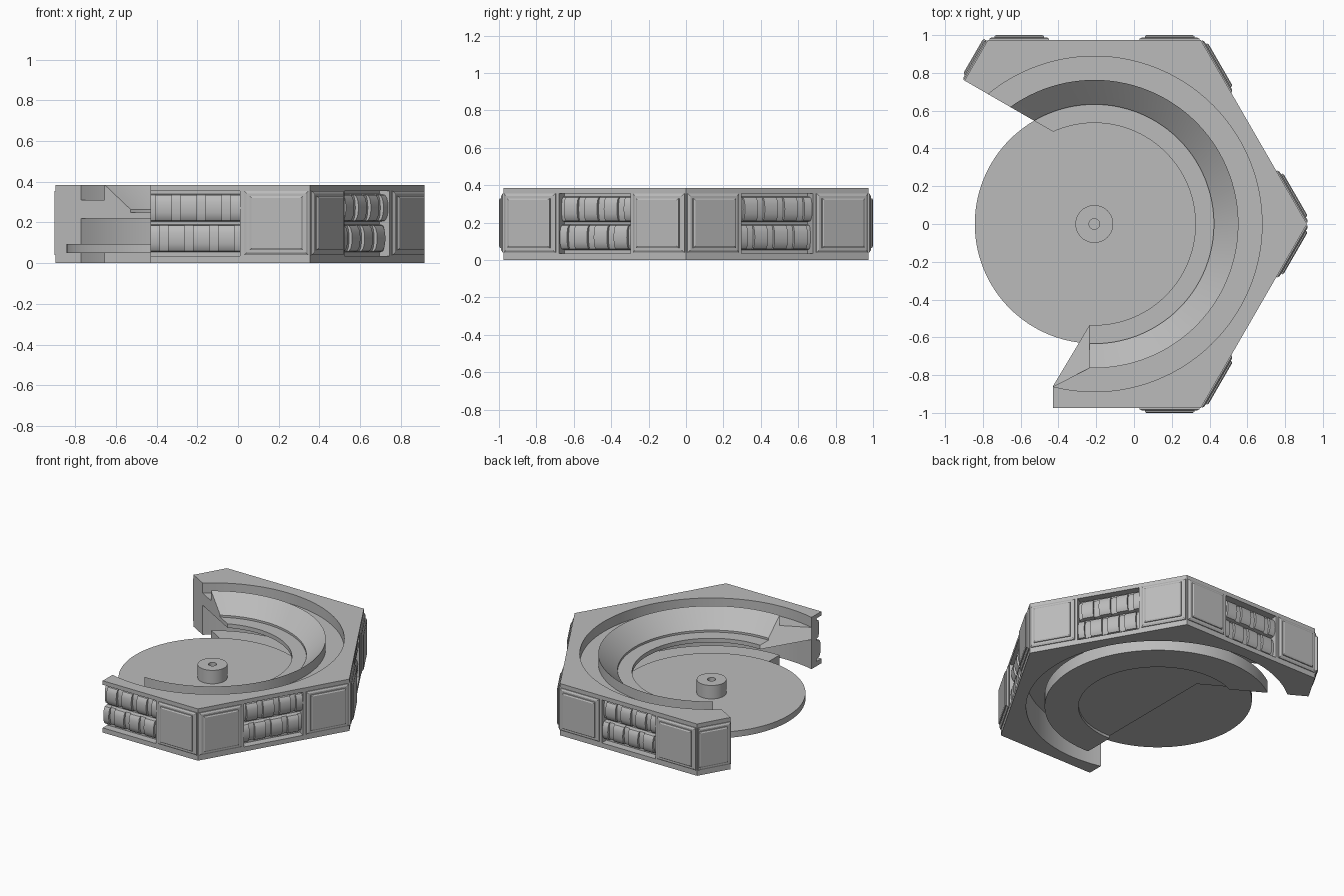
import bpy, bmesh
from math import sin, cos, asin, radians, degrees, pi

if "Cube" in bpy.data.objects:
    bpy.data.objects.remove(bpy.data.objects["Cube"], do_unlink=True)

CX = -0.21            # hub position on x
APO, HALF = 0.975, 0.563   # hexagon apothem and half side
GR = 0.22             # half width of a grille
CUT = 0.314           # offset of the rear cut plane
R_OUT, R_RIM, R_DISC, R_LEDGE = 0.888, 0.763, 0.633, 0.535
TOP = 0.385

grey = bpy.data.materials.new("stone grey")
grey.use_nodes = True
grey.diffuse_color = (0.5, 0.5, 0.5, 1)
grey.node_tree.nodes["Principled BSDF"].inputs["Base Color"].default_value = (0.5, 0.5, 0.5, 1)


def finish(bm, name):
    """Turn a bmesh into a named, shaded object."""
    bmesh.ops.recalc_face_normals(bm, faces=bm.faces)
    mesh = bpy.data.meshes.new(name)
    bm.to_mesh(mesh)
    bm.free()
    mesh.materials.append(grey)
    ob = bpy.data.objects.new(name, mesh)
    bpy.context.collection.objects.link(ob)
    bpy.ops.object.select_all(action="DESELECT")
    ob.select_set(True)
    bpy.context.view_layer.objects.active = ob
    bpy.ops.object.shade_smooth_by_angle(angle=radians(28))
    return ob


def side(theta, n, s):
    """Point on a hexagon side: n outward, s along it."""
    a = radians(theta)
    return (CX + n * cos(a) - s * sin(a), n * sin(a) + s * cos(a))


def polar(r, deg):
    return (CX + r * cos(radians(deg)), r * sin(radians(deg)))


def span(r):
    """Start and end angle of the ring at a radius, set by the cut planes."""
    t = max(0, min(1, (r - R_RIM) / (R_OUT - R_RIM)))
    offset = 0.025 + t * (GR - 0.025)
    return -90 - degrees(asin(offset / r)), 150 - degrees(asin(CUT / r))


def arc(r, steps=72):
    a, b = span(r)
    return [polar(r, a + (b - a) * i / steps) for i in range(steps + 1)]


def loft(bm, rings, closed=False):
    """Skin equal point rings; cap the ends or close into a loop."""
    vs = [[bm.verts.new(p) for p in ring] for ring in rings]
    pairs = list(zip(vs, vs[1:])) + ([(vs[-1], vs[0])] if closed else [])
    for a, b in pairs:
        for i in range(len(a)):
            j = (i + 1) % len(a)
            bm.faces.new((a[i], a[j], b[j], b[i]))
    if not closed:
        bm.faces.new(vs[0])
        bm.faces.new(vs[-1])


def prism(name, outline, z0, z1):
    bm = bmesh.new()
    loft(bm, [[(x, y, z) for x, y in outline] for z in (z0, z1)])
    return finish(bm, name)


def sweep(name, profile):
    """Revolve a closed (r, z) profile between the cut planes."""
    bm = bmesh.new()
    arcs = [[(x, y, z) for x, y in arc(r)] for r, z in profile]
    loft(bm, list(zip(*arcs)))
    return finish(bm, name)


def spin(name, profile, steps=72, closed=False):
    """Full revolve of an (r, z) profile about the hub."""
    bm = bmesh.new()
    rings = [[polar(r, 360 * i / steps) + (z,) for i in range(steps)] for r, z in profile]
    loft(bm, rings, closed)
    return finish(bm, name)


# Hexagonal wall: notched core between two plain rims
SIDES = (-90, -30, 30, 90)
inner = arc(R_OUT)[::-1]
end = [side(150, APO, -CUT)]
plain = [side(-90, APO, -GR)] + [side(t, APO, HALF) for t in SIDES] + end + inner
notched = []
for t in SIDES:
    notch = [(APO, -GR), (0.92, -GR), (0.92, GR), (APO, GR), (APO, HALF)]
    notched += [side(t, n, s) for n, s in (notch[1:] if t == -90 else notch)]
notched += end + inner
prism("wall_bottom_rim", plain, 0, 0.035)
prism("wall_core", notched, 0.035, 0.355)
prism("wall_top_rim", plain, 0.355, TOP)

# Sloped bowl with outer channel and inner ledge
sweep("bowl", [(R_LEDGE, 0.22), (R_OUT, 0.22), (R_OUT, 0.31), (R_RIM, 0.31), (R_RIM, TOP),
               (R_DISC, 0.265), (R_DISC, 0.25), (R_LEDGE, 0.25)])

# Base sector under the disc, with a foot ring
corner = (CX - 0.025, 0.377)
prism("base_sector", arc(R_RIM) + [corner], 0.02, 0.09)
sweep("base_foot_ring", [(R_LEDGE, 0), (R_RIM, 0), (R_RIM, 0.02), (R_LEDGE, 0.02)])

# Turntable disc and hub
spin("disc", [(R_DISC, 0.05), (R_DISC, 0.095)], 96)
spin("hub", [(0.1, 0.09), (0.1, 0.195), (0.028, 0.195), (0.028, 0.09)], 40, closed=True)


def plate(bm, t, n0, n1, s0, s1, z0, z1, inset):
    """Chamfered plate on a hexagon side."""
    rings = []
    for n, d in ((n0, 0), (n1 - inset * 0.6, 0), (n1, inset)):
        rect = ((s0 + d, z0 + d), (s1 - d, z0 + d), (s1 - d, z1 - d), (s0 + d, z1 - d))
        rings.append([side(t, n, s) + (z,) for s, z in rect])
    loft(bm, rings)


# Two-step panels beside each corner
panels = [(t, 0.24, 0.556) for t in SIDES]
panels += [(t, -0.556, -0.24) for t in SIDES[1:]] + [(150, -0.556, -CUT)]
for k, (t, s0, s1) in enumerate(panels):
    bm = bmesh.new()
    plate(bm, t, 0.96, 0.988, s0, s1, 0.04, 0.355, 0.012)
    plate(bm, t, 0.98, 1.0, s0 + (0 if t == 150 else 0.027), s1 - 0.027, 0.065, 0.33, 0.009)
    finish(bm, "corner_panel_%d" % k)


def pad(bm, t, s0, s1, zc, depth):
    """Bulging cushion with a rounded upright section."""
    h = 0.068
    section = [(0.91, -h)]
    for i in range(9):
        a = -pi / 2 + pi * i / 8
        section.append((0.92 + depth * max(0, cos(a)) ** 0.5, h * sin(a)))
    section.append((0.91, h))
    loft(bm, [[side(t, n, s) + (zc + z,) for n, z in section] for s in (s0, s1)])


# Grilles: two staggered rows of wide and narrow cushions
PITCH, NARROW = 0.123, 0.042
for t in SIDES:
    bm = bmesh.new()
    for zc, first in ((0.272, -0.093), (0.122, -0.155)):
        for i in range(-1, 4):
            mid = first + i * PITCH
            lo, hi = mid - NARROW / 2, mid + NARROW / 2
            for s0, s1, depth in ((lo, hi, 0.03), (hi, lo + PITCH, 0.048)):
                s0, s1 = max(s0, -GR), min(s1, GR)
                if s1 - s0 > 0.004:
                    pad(bm, t, s0, s1, zc, depth)
    finish(bm, "grille_%d" % (t % 360))
